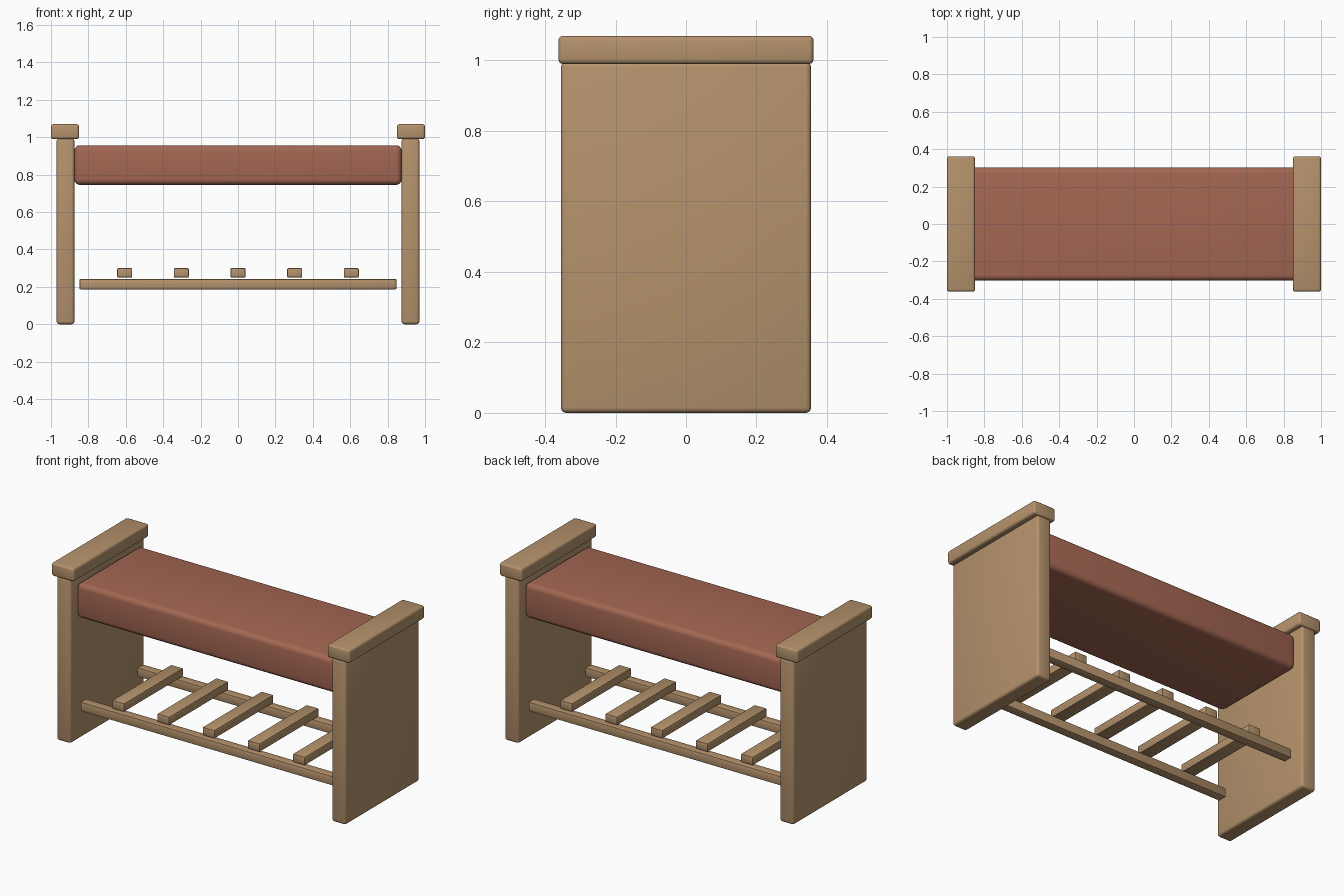
import bpy, bmesh
from mathutils import Vector

if "Cube" in bpy.data.objects:
    bpy.data.objects.remove(bpy.data.objects["Cube"])


def material(name, color):
    m = bpy.data.materials.new(name)
    m.diffuse_color = color
    m.use_nodes = True
    m.node_tree.nodes["Principled BSDF"].inputs["Base Color"].default_value = m.diffuse_color
    return m


wood = material("wood", (0.46, 0.29, 0.15, 1))
fabric = material("fabric", (0.37, 0.135, 0.085, 1))


def box(name, lo, hi, bevel, mat, segments=3):
    """Rounded box spanning the corners lo and hi."""
    lo, hi = Vector(lo), Vector(hi)
    size = hi - lo
    bm = bmesh.new()
    bmesh.ops.create_cube(bm, size=1)
    bmesh.ops.scale(bm, vec=size, verts=bm.verts)
    bmesh.ops.bevel(bm, geom=bm.edges[:], offset=bevel, segments=segments,
                    profile=0.5, affect='EDGES')
    mesh = bpy.data.meshes.new(name)
    bm.to_mesh(mesh)
    bm.free()
    mesh.materials.append(mat)
    obj = bpy.data.objects.new(name, mesh)
    obj.location = (lo + hi) / 2
    bpy.context.collection.objects.link(obj)
    bpy.ops.object.select_all(action='DESELECT')
    obj.select_set(True)
    bpy.context.view_layer.objects.active = obj
    bpy.ops.object.shade_smooth_by_angle(angle=0.7)
    return obj


# Upholstered seat between the side panels
box("seat_cushion", (-0.875, -0.303, 0.745), (0.875, 0.303, 0.957), 0.03, fabric, 4)

# Side panels with armrest caps
for side, s in (("left", -1), ("right", 1)):
    x0, x1 = sorted((s * 0.875, s * 0.97))
    box(side + "_panel", (x0, -0.355, 0), (x1, 0.355, 0.995), 0.015, wood)
    x0, x1 = sorted((s * 0.85, s * 1.0))
    box(side + "_armrest", (x0, -0.362, 0.99), (x1, 0.362, 1.07), 0.013, wood)

# Shelf rails
for side, s in (("front", -1), ("back", 1)):
    y0, y1 = sorted((s * 0.245, s * 0.30))
    box(side + "_rail", (-0.847, y0, 0.187), (0.847, y1, 0.242), 0.005, wood, 2)

# Shelf slats
for i in range(5):
    x = (i - 2) * 0.303
    box(f"slat_{i + 1}", (x - 0.04, -0.283, 0.25), (x + 0.04, 0.283, 0.30), 0.005, wood, 2)
